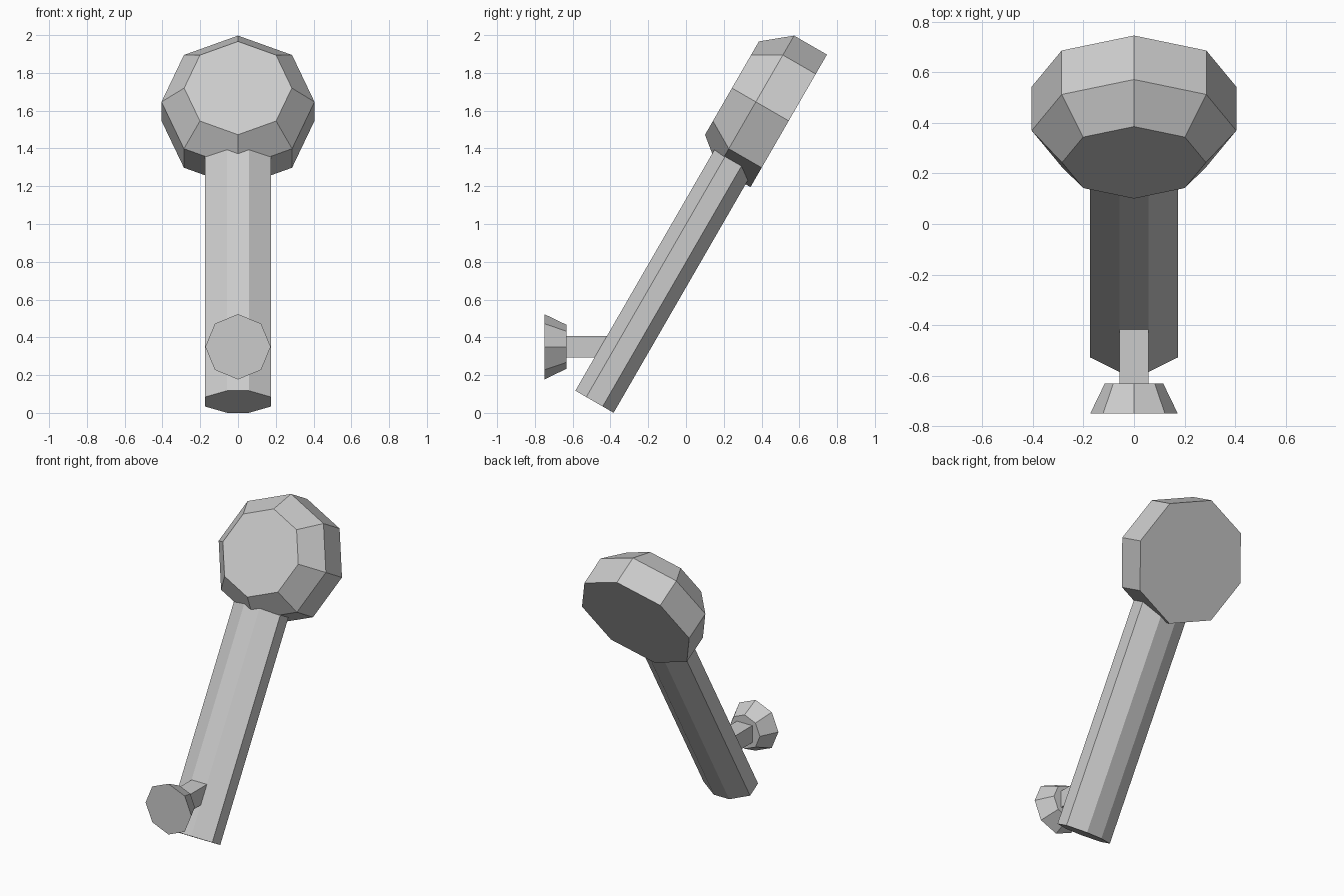
import bpy, bmesh
from math import sin, cos, radians, pi
from mathutils import Matrix, Vector

if "Cube" in bpy.data.objects:
    bpy.data.objects.remove(bpy.data.objects["Cube"])


def loft(name, rings, matrix=Matrix()):
    """Skin a stack of equal-count rings and cap both ends."""
    bm = bmesh.new()
    loops = [[bm.verts.new(p) for p in ring] for ring in rings]
    for a, b in zip(loops, loops[1:]):
        for i in range(len(a)):
            j = (i + 1) % len(a)
            bm.faces.new((a[i], a[j], b[j], b[i]))
    bm.faces.new(loops[0])
    bm.faces.new(loops[-1])
    bmesh.ops.recalc_face_normals(bm, faces=bm.faces)
    mesh = bpy.data.meshes.new(name)
    bm.to_mesh(mesh)
    bm.free()
    obj = bpy.data.objects.new(name, mesh)
    obj.matrix_world = matrix
    bpy.context.collection.objects.link(obj)
    return obj


def y_ring(y, r, z, sides=8):
    """Regular polygon facing along y."""
    return [Vector((r * cos(2 * pi * i / sides), y, z + r * sin(2 * pi * i / sides)))
            for i in range(sides)]


# Leaning frame shared by handle and head
lean = Matrix.Translation((0, -0.4845, 0.059)) @ Matrix.Rotation(radians(-30), 4, 'X')

# Handle: flattened octagonal bar running into the head
section = [(0.175, -0.05), (0.175, 0.05), (0.058, 0.117), (-0.058, 0.117),
           (-0.175, 0.05), (-0.175, -0.05), (-0.058, -0.117), (0.058, -0.117)]
loft("handle", [[(x, y, z) for x, y in section] for z in (0, 1.56)], lean)

# Head: octagonal drum with a bevelled front
loft("head", [y_ring(y, r, 1.802) for y, r in
              ((0.147, 0.405), (-0.054, 0.405), (-0.2, 0.285))], lean)

# Knob stem: square bar buried in the handle
s = 0.058
loft("knob_stem", [[(-s, y, 0.35 - s), (s, y, 0.35 - s), (s, y, 0.35 + s), (-s, y, 0.35 + s)]
                   for y in (-0.64, -0.38)])

# Knob: octagonal flared cap
loft("knob", [y_ring(-0.75, 0.173, 0.35), y_ring(-0.632, 0.116, 0.35)])
